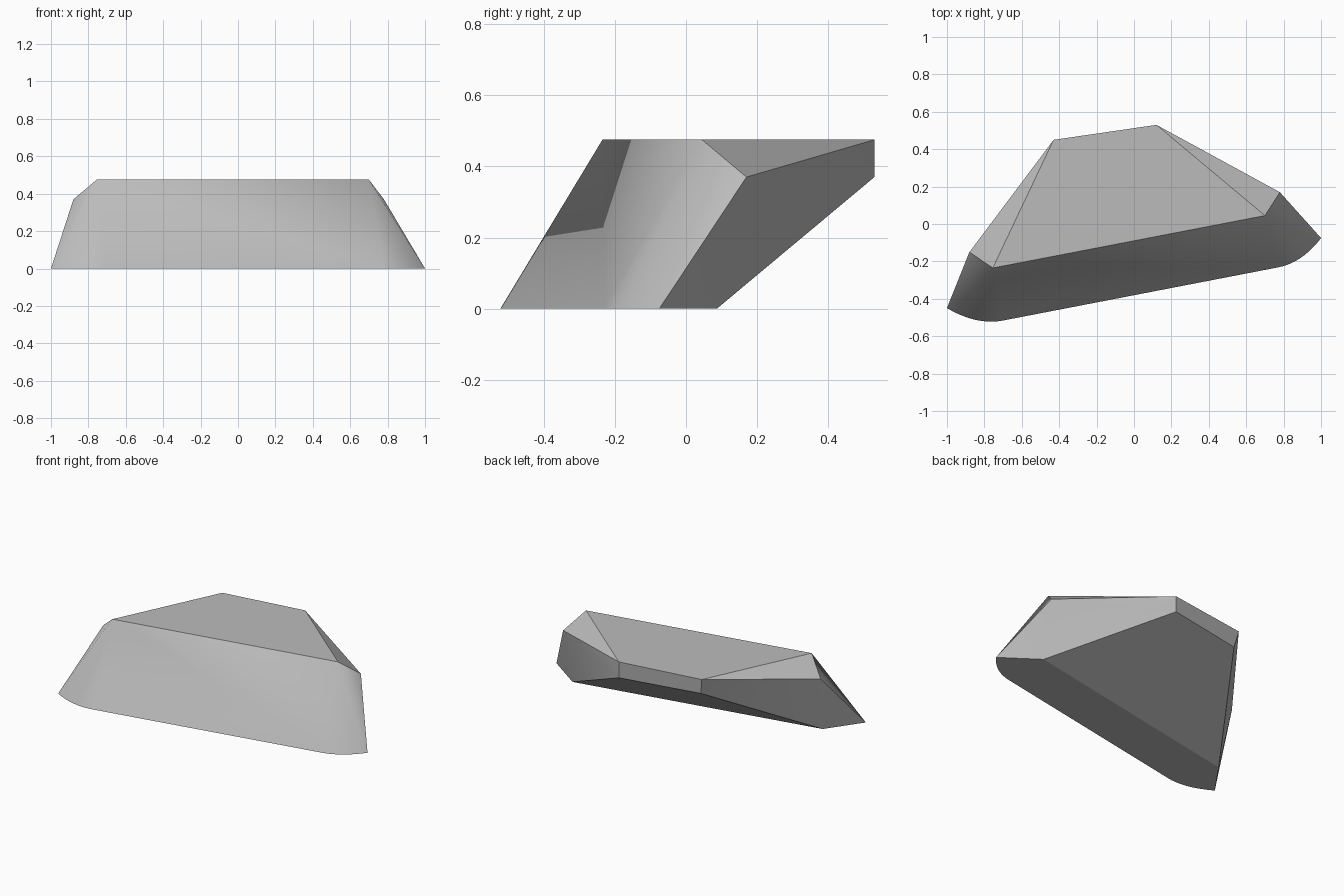
import bpy
import bmesh
import math
from mathutils import Vector

cube = bpy.data.objects.get("Cube")
if cube:
    bpy.data.objects.remove(cube, do_unlink=True)

TOP, SHOULDER = 0.475, 0.37

# Corner points of the wedge
points = {
    "top_front_left": (-0.755, -0.235, TOP),
    "top_front_right": (0.70, 0.045, TOP),
    "top_back_right": (0.12, 0.53, TOP),
    "top_back_left": (-0.43, 0.45, TOP),
    "shoulder_left": (-0.88, -0.15, SHOULDER),
    "shoulder_right": (0.78, 0.17, SHOULDER),
    "lip_right": (0.12, 0.53, SHOULDER),
    "lip_left": (-0.41, 0.43, SHOULDER),
    "base_back_right": (0.77, 0.087, 0),
    "base_back_left": (-0.842, -0.226, 0),
}


def rounded_corner(start, control, end, steps=10):
    """Quadratic curve on the ground."""
    a, b, c = (Vector((*p, 0)) for p in (start, control, end))
    ts = [i / steps for i in range(steps + 1)]
    return [a * (1 - t) ** 2 + b * 2 * t * (1 - t) + c * t * t for t in ts]


bm = bmesh.new()
v = {name: bm.verts.new(co) for name, co in points.items()}
arc_left = [bm.verts.new(p) for p in
            rounded_corner((-1, -0.45), (-0.84, -0.543), (-0.70, -0.516))]
arc_right = [bm.verts.new(p) for p in
             rounded_corner((0.77, -0.232), (0.90, -0.207), (1, -0.075))]


def face(*names):
    bm.faces.new([v[n] for n in names])


# Top, upper bevels and back
face("top_front_left", "top_front_right", "top_back_right", "top_back_left")
face("top_front_left", "top_back_left", "shoulder_left")
face("top_front_right", "shoulder_right", "top_back_right")
face("top_back_left", "top_back_right", "lip_right", "lip_left")
face("lip_left", "lip_right", "base_back_right", "base_back_left")

# Front slope and underside
bm.faces.new([v["top_front_left"], arc_left[-1], arc_right[0], v["top_front_right"]])
bm.faces.new(arc_left + arc_right + [v["base_back_right"], v["base_back_left"]])

# Rounded corners and ends
for side, arc, tip in (("left", arc_left, arc_left[0]),
                       ("right", arc_right, arc_right[-1])):
    apex, shoulder = v["top_front_" + side], v["shoulder_" + side]
    lip = v["lip_" + side]
    for a, b in zip(arc, arc[1:]):
        bm.faces.new([apex, a, b])
    bm.faces.new([apex, shoulder, tip])
    bm.faces.new([shoulder, tip, v["base_back_" + side]])
    bm.faces.new([shoulder, v["base_back_" + side], lip])
    bm.faces.new([shoulder, lip, v["top_back_" + side]])

bmesh.ops.recalc_face_normals(bm, faces=bm.faces)
mesh = bpy.data.meshes.new("wedge_body")
bm.to_mesh(mesh)
bm.free()

# Plain grey material
grey = bpy.data.materials.new("plain_grey")
grey.use_nodes = True
colour = (0.5, 0.5, 0.5, 1)
grey.diffuse_color = colour
grey.node_tree.nodes["Principled BSDF"].inputs["Base Color"].default_value = colour
mesh.materials.append(grey)

body = bpy.data.objects.new("wedge_body", mesh)
bpy.context.collection.objects.link(body)
bpy.context.view_layer.objects.active = body
body.select_set(True)
bpy.ops.object.shade_smooth_by_angle(angle=math.radians(30))
